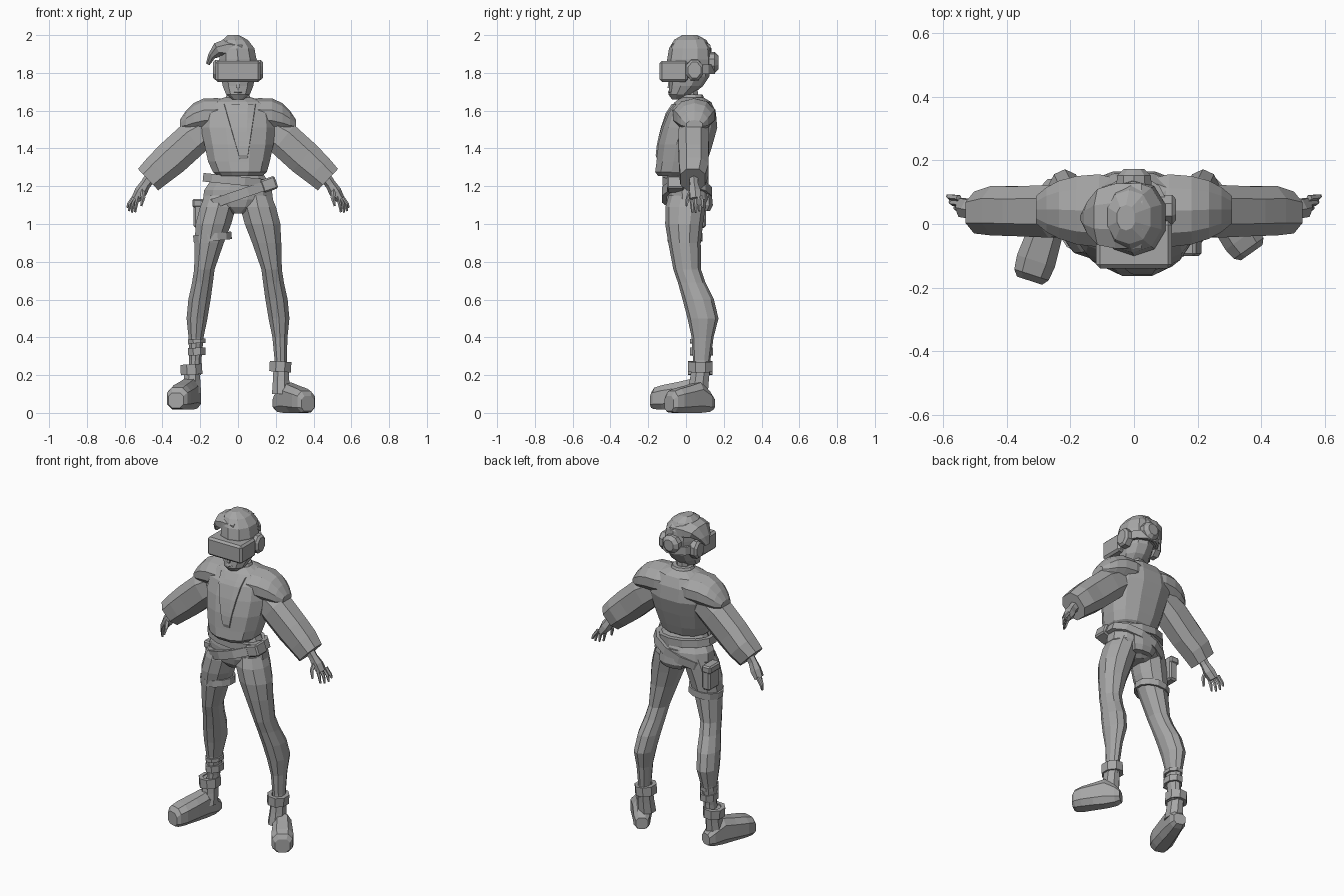
import bpy, bmesh, math
from mathutils import Vector, Matrix
from mathutils.bvhtree import BVHTree

X, Y, Z = Vector((1, 0, 0)), Vector((0, 1, 0)), Vector((0, 0, 1))
grey = bpy.data.materials.new("plain_grey")
grey.diffuse_color = (0.38, 0.38, 0.38, 1)


def finish(name, bm):
    bmesh.ops.recalc_face_normals(bm, faces=bm.faces[:])
    me = bpy.data.meshes.new(name)
    bm.to_mesh(me)
    bm.free()
    me.materials.append(grey)
    ob = bpy.data.objects.new(name, me)
    bpy.context.collection.objects.link(ob)
    return ob


def loft(name, rings, u=X, v=None, n=8, power=1.0):
    """Skin rings (x, y, z, ru, rv); without v the rings turn to follow the path."""
    bm = bmesh.new()
    centres = [Vector(r[:3]) for r in rings]
    loops = []
    for i, r in enumerate(rings):
        d = centres[min(i + 1, len(rings) - 1)] - centres[max(i - 1, 0)]
        w = v or d.cross(u).normalized()
        loop = []
        for k in range(n):
            a = 2 * math.pi * (k + 0.5) / n
            c, s = math.cos(a), math.sin(a)
            c = math.copysign(abs(c) ** power, c)
            s = math.copysign(abs(s) ** power, s)
            loop.append(bm.verts.new(centres[i] + u * (r[3] * c) + w * (r[4] * s)))
        loops.append(loop)
    for a, b in zip(loops, loops[1:]):
        for k in range(n):
            bm.faces.new((a[k], a[(k + 1) % n], b[(k + 1) % n], b[k]))
    bm.faces.new(loops[0])
    bm.faces.new(loops[-1])
    return finish(name, bm)


def band(name, centre, rx, ry, height, thick=0.015, tilt=0, n=12):
    """Flat strap around a limb; tilt raises the +x side."""
    bm = bmesh.new()
    m = Matrix.Translation(centre) @ Matrix.Rotation(-tilt, 4, 'Y')
    loops = []
    for k in range(n):
        a = 2 * math.pi * (k + 0.5) / n
        loops.append([bm.verts.new(m @ Vector(((rx - t) * math.cos(a), (ry - t) * math.sin(a), h)))
                      for t, h in ((0, -height / 2), (0, height / 2),
                                   (thick, height / 2), (thick, -height / 2))])
    for k in range(n):
        a, b = loops[k], loops[(k + 1) % n]
        for j in range(4):
            bm.faces.new((a[j], a[(j + 1) % 4], b[(j + 1) % 4], b[j]))
    return finish(name, bm)


def box(name, centre, size, bevel=0.01, rot=0):
    bm = bmesh.new()
    bmesh.ops.create_cube(bm, size=1)
    bmesh.ops.scale(bm, vec=size, verts=bm.verts)
    if bevel:
        bmesh.ops.bevel(bm, geom=bm.edges[:], offset=bevel, segments=1, affect='EDGES')
    bmesh.ops.transform(bm, matrix=Matrix.Translation(centre) @ Matrix.Rotation(rot, 4, 'Y'),
                        verts=bm.verts)
    return finish(name, bm)


# --- head, hat and headset
loft("head", [(0, -.045, 1.66, .032, .03), (0, -.03, 1.685, .066, .062),
              (0, 0, 1.73, .085, .09), (0, .015, 1.78, .094, .108),
              (0, .02, 1.84, .095, .113), (0, .02, 1.9, .08, .095)], v=Y, n=10)
loft("neck", [(0, .03, 1.6, .05, .05), (0, .025, 1.66, .042, .042), (0, .02, 1.74, .042, .044)], v=Y)
loft("nose", [(0, -.085, 1.72, .014, .018), (0, -.085, 1.765, .008, .01)], v=Y, n=4)
loft("lips", [(0, -.078, 1.69, .014, .008), (0, -.083, 1.698, .024, .012),
              (0, -.083, 1.708, .012, .008)], v=Y, n=6)
loft("hat", [(0, .02, 1.8, .1, .118), (0, .02, 1.87, .103, .12), (-.005, .022, 1.93, .096, .112),
             (-.015, .022, 1.975, .07, .085), (-.025, .02, 2.0, .03, .04)], v=Y, n=10, power=.9)
loft("hat_tail", [(.02, .025, 1.92, .112, .07), (-.06, .025, 1.928, .11, .058), (-.108, .022, 1.922, .095, .042),
                  (-.14, .02, 1.888, .055, .022), (-.16, .02, 1.845, .018, .011)], u=Y, n=8)
box("visor", (0, -.065, 1.808), (.238, .148, .112), .012)
band("headset_strap", (0, .025, 1.82), .114, .132, .05)
loft("rear_dial", [(0, .12, 1.855, .058, .056), (0, .152, 1.855, .056, .056),
                   (0, .172, 1.855, .034, .035)], v=Z, n=10)
for s in (-1, 1):
    loft("ear_pad", [(s * .085, .045, 1.815, .05, .06), (s * .12, .045, 1.815, .05, .058),
                     (s * .132, .045, 1.815, .036, .045)], u=Y, v=Z, n=8)

# --- jacket with hollow hem, collar and front panel
jacket = loft("jacket", [(.01, -.03, 1.29, .11, .095), (.01, -.04, 1.255, .122, .112),
                         (.01, -.035, 1.275, .147, .132),
                         (.005, -.022, 1.33, .168, .138), (.005, -.003, 1.42, .188, .148),
                         (0, .02, 1.51, .203, .15), (0, .03, 1.59, .195, .132),
                         (0, .037, 1.645, .15, .1), (0, .035, 1.67, .075, .06)],
              v=Y, n=12, power=.85)
loft("collar", [(0, .03, 1.645, .08, .075), (0, .03, 1.685, .062, .058)], v=Y, n=10)

# front panel tapering to the waist, laid on the jacket
skin = BVHTree.FromPolygons([v.co for v in jacket.data.vertices],
                            [p.vertices[:] for p in jacket.data.polygons])
bm = bmesh.new()
rows = []
for i in range(13):
    t = i / 12
    z, mid, half = 1.635 - .295 * t, .01 + .02 * t, .065 * (1 - t) + .02
    row = []
    for k in (-1, -.96, -.5, 0, .5, .96, 1):
        hit = skin.ray_cast(Vector((mid + half * k, -1, z)), Y)[0]
        row.append(bm.verts.new(hit - Y * (-.002 if abs(k) == 1 or i == 12 else .008)))
    rows.append(row)
for a, b in zip(rows, rows[1:]):
    for k in range(6):
        bm.faces.new((a[k], a[k + 1], b[k + 1], b[k]))
finish("front_panel", bm)

# --- arms
for s in (-1, 1):
    loft("shoulder_pad", [(s * .02, .04, 1.58, .1, .078), (s * .11, .042, 1.578, .12, .088),
                          (s * .18, .043, 1.575, .113, .09), (s * .235, .045, 1.56, .096, .08),
                          (s * .275, .045, 1.54, .074, .06), (s * .308, .045, 1.525, .045, .025)],
         u=Y, v=Z, n=10)
    loft("sleeve", [(s * .15, .045, 1.51, .08, .08), (s * .24, .04, 1.45, .088, .1),
                    (s * .35, .04, 1.35, .083, .1), (s * .42, .042, 1.288, .083, .092),
                    (s * .476, .036, 1.235, .07, .083)], u=Y, n=8, power=.8)
    loft("hand", [(s * .46, .04, 1.25, .027, .032), (s * .49, .042, 1.21, .025, .028),
                  (s * .515, .048, 1.17, .034, .034), (s * .542, .052, 1.13, .034, .024)], u=Y, n=6)
    # four fingers and a thumb, spread apart
    for k, (bx, ex, ez) in enumerate(((.528, .545, 1.062), (.535, .562, 1.06),
                                      (.545, .577, 1.068), (.55, .585, 1.085))):
        y = .028 + .018 * k
        loft("finger", [(s * bx, y, 1.145, .01, .011), (s * (ex - .006), y + .003, 1.105, .01, .01),
                        (s * ex, y + .006, ez, .006, .006)], u=Y, n=5)
    loft("thumb", [(s * .508, .032, 1.185, .013, .014), (s * .502, .01, 1.14, .011, .012),
                   (s * .512, .003, 1.095, .006, .006)], u=Y, n=5)

# --- hips, belts and pouches
loft("hips", [(0, .005, 1.055, .04, .075), (0, .012, 1.09, .15, .11), (0, .014, 1.13, .192, .122),
              (0, .01, 1.18, .185, .12), (.005, 0, 1.23, .155, .105), (.005, -.01, 1.29, .12, .085)],
     v=Y, n=12)
band("waist_belt", (-.01, -.002, 1.23), .182, .126, .045, .03, -.1)
band("hip_belt", (.005, .005, 1.155), .2, .138, .05, .03, .33)
box("belt_buckle", (.165, -.055, 1.21), (.08, .09, .07), .008, -.33)
loft("rear_pouch", [(.02, .1, 1.07, .07, .03), (.02, .11, 1.1, .085, .035),
                    (.02, .105, 1.19, .08, .03)], v=Y, n=8)
box("thigh_pouch", (-.208, .055, 1.055), (.055, .1, .15), .01)
box("pouch_flap", (-.212, .055, 1.11), (.06, .108, .045), .008)
band("thigh_strap", (-.135, -.005, .93), .105, .095, .04, .012, .1)

# --- legs, ankle cuffs and boots
thigh_to_ankle = [(.095, .008, 1.15, .085, .1), (.106, -.003, 1.09, .1, .106), (.13, -.01, 1.0, .099, .1),
                  (.152, -.008, .9, .081, .086), (.178, .006, .76, .057, .073),
                  (.188, .03, .69, .058, .073), (.204, .065, .6, .062, .083),
                  (.217, .09, .5, .058, .082), (.222, .088, .4, .042, .058),
                  (.226, .083, .28, .034, .046), (.23, .08, .2, .036, .046)]
boot = [(0, .07, .036, .035), (.1, .08, .048, .058), (.32, .1, .054, .085), (.55, .092, .06, .076),
        (.8, .084, .066, .068), (.94, .078, .06, .06), (1, .068, .044, .042)]
for s, heel, toe, lift in ((-1, (-.228, .13), (-.328, -.178), .018), (1, (.21, .135), (.37, -.09), 0)):
    loft("leg", [(s * x, y, z, rx, ry) for x, y, z, rx, ry in thigh_to_ankle], v=Y, n=10)
    h, t = Vector((*heel, lift)), Vector((*toe, lift))
    side = (t - h).normalized().cross(Z)
    foot = []
    for f, zc, ru, rv in boot:
        p = h.lerp(t, f)
        foot.append((p.x, p.y, max(zc, rv * .95), ru, rv))
    low = min(r[2] - r[4] * math.cos(math.pi / 8) ** .7 for r in foot)
    foot = [(x, y, z - low + lift, ru, rv) for x, y, z, ru, rv in foot]
    loft("boot", foot, u=side, v=Z, n=8, power=.7)
    ax = -.243 if s < 0 else .228
    loft("boot_shaft", [(ax, .06, .1, .052, .06), (ax, .07, .17, .047, .055),
                        (ax, .08, .25, .043, .052)], v=Y, n=8)
    band("ankle_cuff", (ax - .004, .076, .245 if s > 0 else .23), .062, .07, .055, .025, -.06 * s, 8)
for z, h in ((.325, .04), (.38, .022)):
    band("shin_strap", (-.218, .082, z), .05, .066, h, .012, .05, 8)
